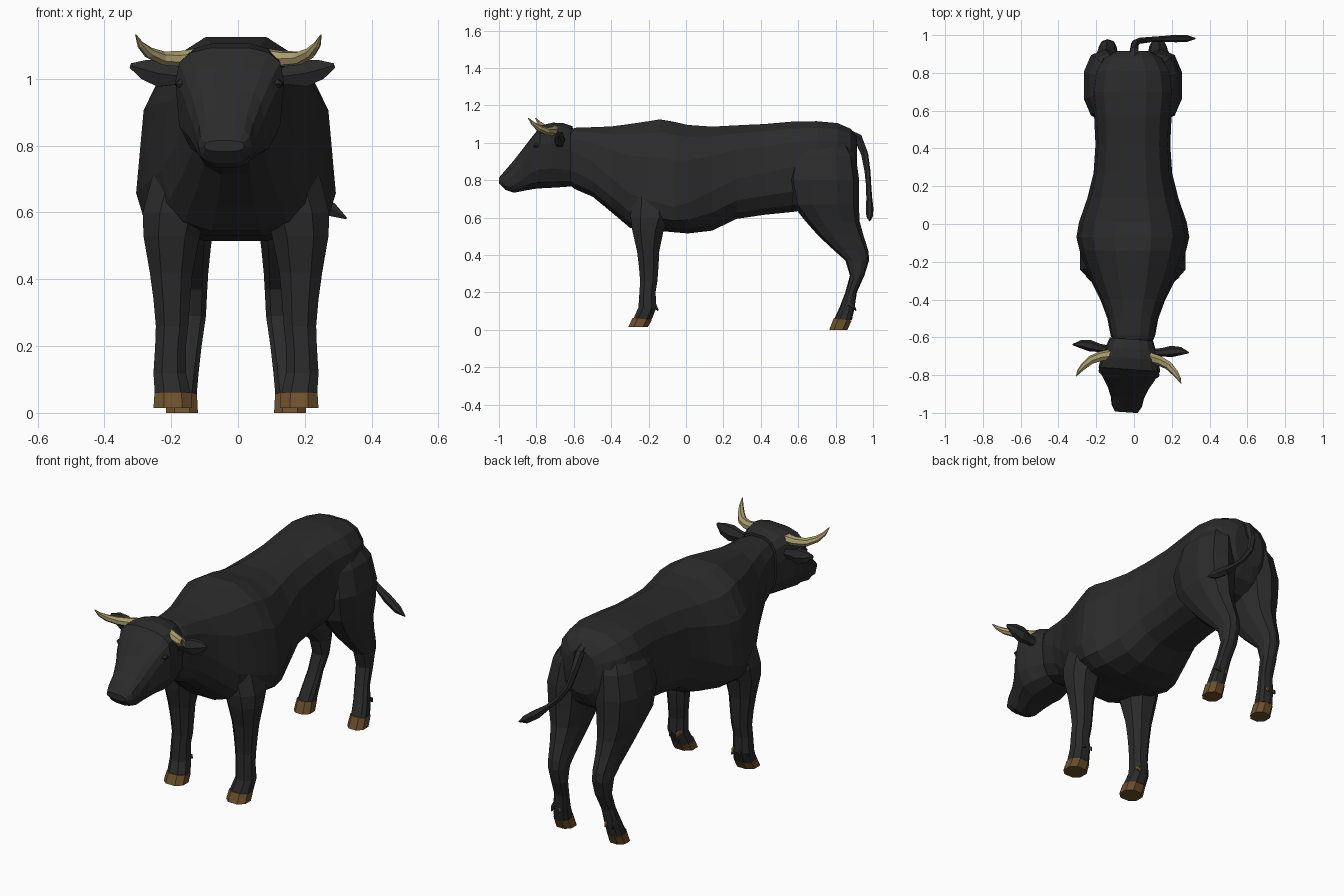
import bpy, bmesh, math
from mathutils import Vector, Matrix


def material(name, col):
    m = bpy.data.materials.new(name)
    m.diffuse_color = (*col, 1)
    return m


HIDE = material("black hide", (0.024, 0.024, 0.024))
HORN = material("horn tan", (0.40, 0.33, 0.15))
HOOF = material("hoof brown", (0.15, 0.08, 0.025))
CX = -0.006  # body centre line
YAW = (Matrix.Translation((CX, -0.5, 0)) @ Matrix.Rotation(-0.07, 4, 'Z')
       @ Matrix.Translation((0, 0.5, 0)))  # slight head turn


def spow(v, p):
    return math.copysign(abs(v) ** p, v)


def loft(name, rings, mat, matrix=None):
    """Skin a list of equal-length rings and cap both ends, flat shaded."""
    bm = bmesh.new()
    vs = [[bm.verts.new(p) for p in r] for r in rings]
    n = len(rings[0])
    for a, b in zip(vs, vs[1:]):
        for i in range(n):
            j = (i + 1) % n
            bm.faces.new((a[i], a[j], b[j], b[i]))
    bm.faces.new(vs[0])
    bm.faces.new(vs[-1])
    bmesh.ops.recalc_face_normals(bm, faces=bm.faces)
    me = bpy.data.meshes.new(name)
    bm.to_mesh(me)
    bm.free()
    me.materials.append(mat)
    ob = bpy.data.objects.new(name, me)
    bpy.context.collection.objects.link(ob)
    if matrix:
        ob.matrix_world = matrix
    return ob


def upright(y, zb, zt, w, f, n=14, p=0.75, cx=0.0):
    """Flat-topped vertical section: bottom, top, half width, widest height."""
    zw = zb + (zt - zb) * f
    top = math.cos(math.pi / n) ** p
    out = []
    for i in range(n):
        a = 2 * math.pi * i / n
        s = spow(math.sin(a), p) / top
        out.append((cx + w * spow(math.cos(a), p), y,
                    zw + s * ((zt - zw) if s > 0 else (zw - zb))))
    return out


def level(s, z, x0, x1, y0, y1, n=8, tilt=0.0, p=0.85):
    """Horizontal section between x and y limits on side s."""
    k = math.cos(math.pi / n) ** p
    out = []
    for i in range(n):
        a = 2 * math.pi * (i + 0.5) / n
        c, d = spow(math.cos(a), p) / k, spow(math.sin(a), p) / k
        out.append((CX + s * ((x0 + x1) / 2 + c * (x1 - x0) / 2),
                    (y0 + y1) / 2 + d * (y1 - y0) / 2, z + tilt * d))
    return out


def tube(name, pts, radii, mat, ref, n=6, matrix=None):
    """Tapered tube through points with (side, up) radii."""
    pts = [Vector(p) for p in pts]
    rings = []
    for k, p in enumerate(pts):
        t = (pts[min(k + 1, len(pts) - 1)] - pts[max(k - 1, 0)]).normalized()
        u = t.cross(Vector(ref)).normalized()
        v = u.cross(t)
        ra, rb = radii[k]
        rings.append([p + u * ra * math.cos(2 * math.pi * i / n)
                      + v * rb * math.sin(2 * math.pi * i / n) for i in range(n)])
    return loft(name, rings, mat, matrix)


# Trunk and neck: y, bottom, top, half width, widest-height fraction
TRUNK = [(-0.66, 0.80, 1.06, 0.09, 0.6), (-0.59, 0.75, 1.08, 0.118, 0.6),
         (-0.50, 0.712, 1.083, 0.135, 0.5), (-0.40, 0.63, 1.087, 0.172, 0.4),
         (-0.30, 0.545, 1.10, 0.222, 0.33), (-0.20, 0.53, 1.115, 0.262, 0.28),
         (-0.14, 0.528, 1.125, 0.282, 0.25), (-0.07, 0.522, 1.113, 0.299, 0.23),
         (0.01, 0.515, 1.095, 0.285, 0.28), (0.14, 0.53, 1.086, 0.24, 0.38),
         (0.27, 0.593, 1.093, 0.208, 0.43), (0.42, 0.615, 1.10, 0.198, 0.46),
         (0.57, 0.630, 1.113, 0.205, 0.5), (0.70, 0.65, 1.115, 0.222, 0.5),
         (0.81, 0.68, 1.105, 0.205, 0.5), (0.88, 0.73, 1.075, 0.16, 0.5),
         (0.915, 0.80, 1.03, 0.09, 0.5)]
loft("trunk", [upright(*t, cx=CX) for t in TRUNK], HIDE)

# Head, turned slightly to one side
HEAD = [(-0.61, 0.768, 1.088, 0.115, 0.6), (-0.66, 0.763, 1.105, 0.133, 0.65),
        (-0.71, 0.760, 1.107, 0.153, 0.68), (-0.77, 0.757, 1.093, 0.163, 0.7),
        (-0.82, 0.753, 1.032, 0.138, 0.72), (-0.87, 0.743, 0.968, 0.108, 0.6),
        (-0.92, 0.733, 0.905, 0.088, 0.5), (-0.965, 0.748, 0.853, 0.08, 0.45),
        (-0.998, 0.783, 0.815, 0.06, 0.5)]
loft("head", [upright(*h, p=0.7) for h in HEAD], HIDE, YAW)

# Tail with tuft, swung to one side
tube("tail", [(0, 0.85, 1.06), (0, 0.92, 1.025), (0.005, 0.955, 0.94), (0.03, 0.97, 0.85),
              (0.09, 0.977, 0.765), (0.16, 0.98, 0.70), (0.22, 0.982, 0.65),
              (0.28, 0.982, 0.608), (0.325, 0.982, 0.582)],
     [(0.02, 0.02), (0.024, 0.024), (0.02, 0.02), (0.016, 0.016), (0.014, 0.014),
      (0.016, 0.016), (0.02, 0.026), (0.018, 0.024), (0.003, 0.003)], HIDE, (0.5, 0, 0.85))

# Leg sections: height, inner x, outer x, front y, back y
FRONT = [(0.82, 0.05, 0.20, -0.29, -0.10), (0.70, 0.06, 0.253, -0.29, -0.09),
         (0.60, 0.085, 0.279, -0.297, -0.09), (0.53, 0.108, 0.277, -0.287, -0.12),
         (0.42, 0.13, 0.258, -0.262, -0.143), (0.34, 0.137, 0.247, -0.252, -0.147),
         (0.26, 0.143, 0.24, -0.245, -0.153), (0.20, 0.15, 0.242, -0.249, -0.163),
         (0.12, 0.15, 0.247, -0.254, -0.158), (0.055, 0.135, 0.243, -0.283, -0.183)]
HIND = [(1.02, 0.03, 0.17, 0.62, 0.85), (0.93, 0.03, 0.23, 0.57, 0.90),
        (0.80, 0.03, 0.26, 0.55, 0.918), (0.67, 0.045, 0.247, 0.575, 0.917),
        (0.58, 0.062, 0.22, 0.645, 0.922), (0.50, 0.075, 0.20, 0.715, 0.945),
        (0.42, 0.083, 0.185, 0.80, 0.972), (0.37, 0.086, 0.18, 0.855, 0.976),
        (0.29, 0.09, 0.175, 0.878, 0.952), (0.20, 0.103, 0.18, 0.853, 0.912),
        (0.12, 0.112, 0.196, 0.823, 0.90), (0.052, 0.118, 0.206, 0.792, 0.885)]

for s, side in ((-1, "left"), (1, "right")):
    for part, secs, zb in (("front", FRONT, 0.014), ("hind", HIND, 0.0)):
        loft(f"{part}_leg_{side}", [level(s, *q, n=10 if part == "hind" else 8)
                                    for q in secs], HIDE)
        # Hoof, sloping forward at the toe
        zt, x0, x1, y0, y1 = secs[-1]
        loft(f"{part}_hoof_{side}",
             [level(s, zb, x0 - 0.004, x1 + 0.004, y0 - 0.026, y1 - 0.022),
              level(s, zt + 0.003, x0 - 0.001, x1 + 0.001, y0 - 0.003, y1 + 0.001,
                    tilt=-0.005)], HOOF)
        # Pair of dewclaws behind the fetlock
        for k in (-1, 1):
            cx, yb = CX + s * ((x0 + x1) / 2 + k * 0.022), secs[-2][4]
            tube(f"{part}_dewclaw_{side}_{'inner' if k < 0 else 'outer'}",
                 [(cx, yb - 0.03, 0.135), (cx, yb - 0.004, 0.122), (cx, yb + 0.01, 0.103)],
                 [(0.014, 0.016), (0.012, 0.012), (0.003, 0.003)],
                 HOOF if k < 0 else HIDE, (1, 0, 0), 5)

    # Horn, curving out, forward and up
    tube(f"horn_{side}", [(s * 0.10, -0.70, 1.066), (s * 0.155, -0.712, 1.06),
                          (s * 0.205, -0.735, 1.062), (s * 0.242, -0.77, 1.078),
                          (s * 0.265, -0.80, 1.102), (s * 0.278, -0.825, 1.132)],
         [(0.03, 0.026), (0.027, 0.024), (0.023, 0.021), (0.018, 0.017),
          (0.011, 0.011), (0.002, 0.002)], HORN, (0, 0, 1), 7, YAW)
    # Ear: flattened leaf below the horn
    tube(f"ear_{side}", [(s * 0.11, -0.675, 1.0), (s * 0.165, -0.668, 1.01),
                         (s * 0.215, -0.66, 1.016), (s * 0.265, -0.655, 1.028),
                         (s * 0.306, -0.66, 1.04)],
         [(0.022, 0.025), (0.022, 0.032), (0.03, 0.046), (0.022, 0.034), (0.004, 0.008)],
         HIDE, (0, 0, 1), 6, YAW)
    # Low eyelid bump on the side of the face
    tube(f"eyelid_{side}", [(s * 0.13, -0.785, 0.985), (s * 0.150, -0.79, 0.985),
                            (s * 0.160, -0.793, 0.984)],
         [(0.026, 0.018), (0.02, 0.014), (0.006, 0.005)], HIDE, (0, 0, 1), 6, YAW)
